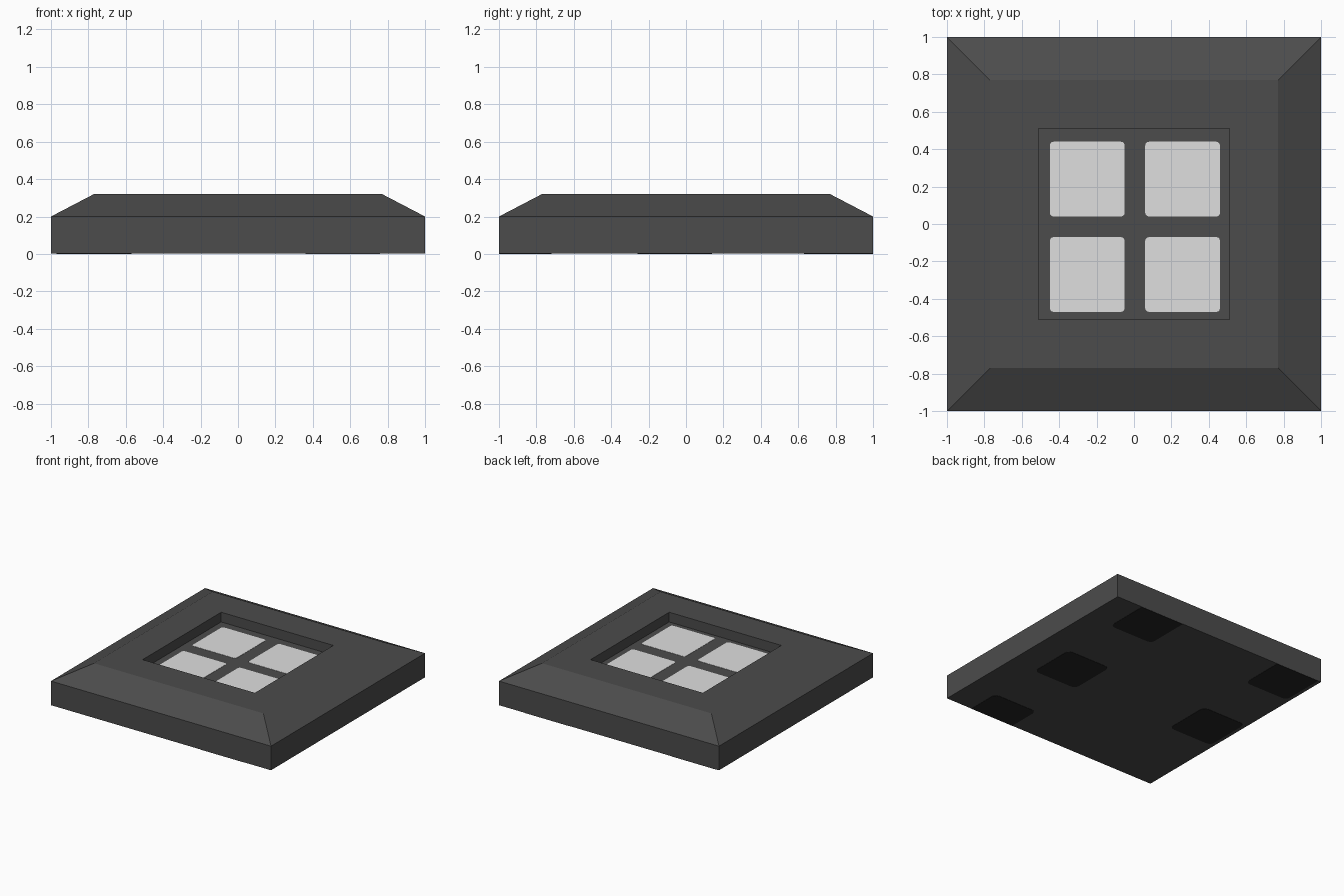
import bpy, bmesh, math

if "Cube" in bpy.data.objects:
    bpy.data.objects.remove(bpy.data.objects["Cube"])


def material(name, r, g, b):
    m = bpy.data.materials.new(name)
    m.diffuse_color = (r, g, b, 1)
    m.use_nodes = True
    m.node_tree.nodes["Principled BSDF"].inputs["Base Color"].default_value = m.diffuse_color
    return m


GREY = material("dark grey", 0.072, 0.072, 0.072)
WHITE = material("pale grey", 0.74, 0.74, 0.74)
BLACK = material("near black", 0.018, 0.018, 0.018)


def add_object(name, bm, mat):
    bmesh.ops.recalc_face_normals(bm, faces=bm.faces[:])
    me = bpy.data.meshes.new(name)
    bm.to_mesh(me)
    bm.free()
    me.materials.append(mat)
    ob = bpy.data.objects.new(name, me)
    bpy.context.collection.objects.link(ob)
    return ob


def plate(name, x0, x1, y0, y1, z, mat, r=0.02, thick=0.003):
    """Thin rounded rectangle, clipped to the base outline."""
    bm = bmesh.new()
    pts = []
    corners = ((x1 - r, y1 - r), (x0 + r, y1 - r), (x0 + r, y0 + r), (x1 - r, y0 + r))
    for i, (cx, cy) in enumerate(corners):
        for k in range(4):
            a = math.pi / 2 * (i + k / 3)
            pts.append((cx + r * math.cos(a), cy + r * math.sin(a), z))
    face = bm.faces.new([bm.verts.new(p) for p in pts])
    # trim anything that runs past the edge of the base
    for n in ((1, 0, 0), (-1, 0, 0), (0, 1, 0), (0, -1, 0)):
        bmesh.ops.bisect_plane(bm, geom=bm.verts[:] + bm.edges[:] + bm.faces[:],
                               plane_co=[c * 0.999 for c in n], plane_no=n, clear_outer=True)
    ext = bmesh.ops.extrude_face_region(bm, geom=bm.faces[:], use_keep_orig=True)
    for v in ext["geom"]:
        if isinstance(v, bmesh.types.BMVert):
            v.co.z += thick
    return add_object(name, bm, mat)


# Base: stacked square rings (half width, height) with bevelled rim and recess
bm = bmesh.new()
rings = []
for h, z in ((1, 0.002), (1, 0.2), (0.77, 0.32), (0.51, 0.32), (0.51, 0.24)):
    rings.append([bm.verts.new((sx * h, sy * h, z))
                  for sx, sy in ((-1, -1), (1, -1), (1, 1), (-1, 1))])
for lo, hi in zip(rings, rings[1:]):
    for i in range(4):
        j = (i + 1) % 4
        bm.faces.new((lo[i], lo[j], hi[j], hi[i]))
bm.faces.new(rings[0][::-1])
bm.faces.new(rings[-1])
add_object("base", bm, GREY)

# Four light panels on the recess floor
for x0, x1 in ((-0.45, -0.05), (0.06, 0.46)):
    for y0, y1 in ((-0.47, -0.07), (0.04, 0.44)):
        plate("light_panel", x0, x1, y0, y1, 0.239, WHITE)

# Dark pads on the underside
for cx, cy in ((0.56, 0.83), (0.56, -0.06), (0.56, -0.92), (-0.77, 0.83), (-0.77, -0.06)):
    plate("under_pad", cx - 0.2, cx + 0.2, cy - 0.2, cy + 0.2, 0.0, BLACK, r=0.04)
